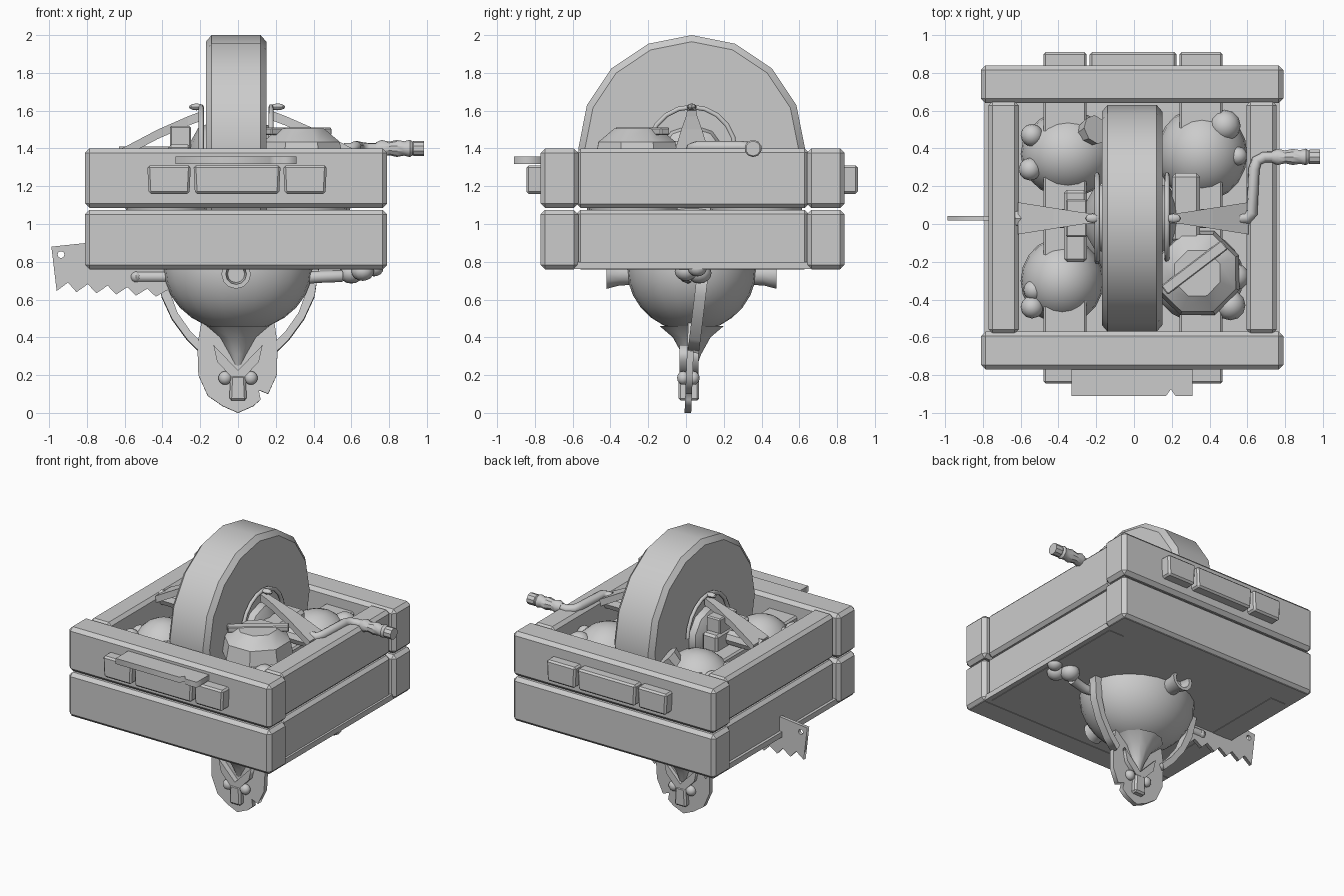
import bpy, bmesh, math
from mathutils import Vector, Matrix

if "Cube" in bpy.data.objects:
    bpy.data.objects.remove(bpy.data.objects["Cube"])


def finish(name, bm, smooth=False, bevel=0):
    bmesh.ops.recalc_face_normals(bm, faces=bm.faces)
    me = bpy.data.meshes.new(name)
    bm.to_mesh(me)
    bm.free()
    ob = bpy.data.objects.new(name, me)
    bpy.context.collection.objects.link(ob)
    if bevel:
        m = ob.modifiers.new("chamfer", 'BEVEL')
        m.width, m.segments = bevel, 1
    if smooth:
        bpy.ops.object.select_all(action='DESELECT')
        ob.select_set(True)
        bpy.context.view_layer.objects.active = ob
        bpy.ops.object.shade_smooth_by_angle(angle=math.radians(35))
    return ob


def box(name, x, y, z, bevel=0.0, taper=1.0):
    """Box from three (min, max) ranges; taper shrinks the bottom in x."""
    bm = bmesh.new()
    bmesh.ops.create_cube(bm, size=1)
    c = [(a + b) / 2 for a, b in (x, y, z)]
    s = [b - a for a, b in (x, y, z)]
    for v in bm.verts:
        k = taper if v.co.z < 0 else 1
        v.co = Vector((c[0] + v.co.x * s[0] * k, c[1] + v.co.y * s[1], c[2] + v.co.z * s[2]))
    return finish(name, bm, bevel=bevel)


def lathe(name, profile, loc, axis, segs=12, spin=0.0):
    """Revolve (radius, height) points about an axis direction."""
    bm = bmesh.new()
    rot = Vector((0, 0, 1)).rotation_difference(Vector(axis)).to_matrix()
    rings = []
    for r, h in profile:
        rings.append([bm.verts.new(rot @ Vector((r * math.cos(a), r * math.sin(a), h)) + Vector(loc))
                      for a in (spin + 2 * math.pi * i / segs for i in range(segs))])
    for a, b in zip(rings, rings[1:]):
        for i in range(segs):
            j = (i + 1) % segs
            bm.faces.new((a[i], a[j], b[j], b[i]))
    bm.faces.new(rings[0])
    bm.faces.new(rings[-1])
    return finish(name, bm, smooth=True)


def blob(name, loc, size, segs=16):
    bm = bmesh.new()
    mat = Matrix.Translation(loc) @ Matrix.Diagonal((*size, 1))
    bmesh.ops.create_uvsphere(bm, u_segments=segs, v_segments=segs // 2 + 2, radius=1, matrix=mat)
    return finish(name, bm, smooth=True)


def curve_mesh(name, loops, dims='3D', cyclic=False, depth=0.0, extrude=0.0, res=2):
    cu = bpy.data.curves.new(name, 'CURVE')
    cu.dimensions, cu.bevel_depth, cu.extrude = dims, depth, extrude
    cu.bevel_resolution, cu.use_fill_caps = res, True
    if dims == '2D':
        cu.fill_mode = 'BOTH'
    for pts in loops:
        sp = cu.splines.new('POLY')
        sp.points.add(len(pts) - 1)
        for p, c in zip(sp.points, pts):
            p.co = (*c, 1) if len(c) == 3 else (*c, 0, 1)
        sp.use_cyclic_u = cyclic
    ob = bpy.data.objects.new(name, cu)
    bpy.context.collection.objects.link(ob)
    bpy.ops.object.select_all(action='DESELECT')
    ob.select_set(True)
    bpy.context.view_layer.objects.active = ob
    bpy.ops.object.convert(target='MESH')
    return bpy.context.view_layer.objects.active


def plate(name, loops, thick, y, tilt=0.0):
    """Upright flat plate drawn in x-z, extruded along y."""
    ob = curve_mesh(name, loops, '2D', True, extrude=thick / 2)
    ob.rotation_euler = (math.pi / 2 + tilt, 0, 0)
    ob.location.y = y
    return ob


def tube(name, pts, r, res=2):
    return curve_mesh(name, [pts], depth=r, res=res)


# Crate: two rows of planks with a recessed backing, plus floor
for row, (z0, z1) in (("lower", (0.76, 1.075)), ("upper", (1.085, 1.40))):
    box(f"{row}_front_plank", (-0.81, 0.79), (-0.77, -0.57), (z0, z1), 0.024)
    box(f"{row}_back_plank", (-0.81, 0.79), (0.64, 0.84), (z0, z1), 0.024)
    box(f"{row}_left_plank", (-0.77, -0.61), (-0.58, 0.65), (z0, z1), 0.022)
    box(f"{row}_right_plank", (0.595, 0.755), (-0.58, 0.65), (z0, z1), 0.022)
box("crate_floor", (-0.79, 0.77), (-0.75, 0.82), (0.762, 0.80))

# Beams passing through the crate, with end blocks and a front tray
for side, x in (("left", (-0.48, -0.25)), ("right", (0.24, 0.47))):
    box(f"{side}_beam", x, (-0.845, 0.91), (1.16, 1.31), 0.012, 0.94)
for side, y in (("front", (-0.845, -0.74)), ("back", (0.81, 0.91))):
    box(f"{side}_handle_block", (-0.235, 0.225), y, (1.16, 1.31), 0.012, 0.97)
tray = curve_mesh("front_tray", [[(-0.33, -0.91), (0.17, -0.91), (0.195, -0.875), (0.22, -0.91),
                                  (0.31, -0.91), (0.31, -0.76), (-0.33, -0.76)]],
                  '2D', True, extrude=0.02)
tray.location.z = 1.337

# Grinding wheel, hubs and axle
lathe("grinding_wheel", [(0.565, -0.16), (0.6, -0.13), (0.6, 0.13), (0.565, 0.16)],
      (-0.01, 0.03, 1.4), (1, 0, 0), 16)
lathe("wheel_axle", [(0.05, -0.62), (0.05, 0.62)], (-0.01, 0.03, 1.36), (1, 0, 0), 8)
for s, side in ((-1, "left"), (1, "right")):
    # Curved bracket from the wheel down to the crate side
    bm = bmesh.new()
    arc = [(0.18, 1.60, 0.025), (0.26, 1.57, 0.03), (0.42, 1.50, 0.055), (0.61, 1.40, 0.085)]
    rows = [[bm.verts.new((s * x - 0.005, 0.03 + dy * w, z + dz)) for dy, dz in
             ((-1, 0), (1, 0), (1, -0.05), (-1, -0.05))] for x, z, w in arc]
    for a, b in zip(rows, rows[1:]):
        for i in range(4):
            bm.faces.new((a[i], a[(i + 1) % 4], b[(i + 1) % 4], b[i]))
    bm.faces.new(rows[0])
    bm.faces.new(rows[-1])
    finish(f"{side}_bracket", bm)
    blob(f"{side}_bracket_knob", (s * 0.215 - 0.005, 0.03, 1.62), (0.04, 0.025, 0.018), 8)
    # Hoop around the hub
    tube(f"{side}_hub_hoop", [(s * 0.185 - 0.01, 0.03 + 0.23 * math.cos(a), 1.39 + 0.23 * math.sin(a))
                             for a in (math.pi * i / 10 for i in range(11))], 0.014, 1)
    lathe(f"{side}_hub", [(0.19, 0), (0.17, 0.05), (0.08, 0.10)],
          (s * 0.15 - 0.01, 0.03, 1.34), (s, 0, 0), 10)
box("left_bearing_block", (-0.37, -0.25), (-0.2, 0.18), (1.2, 1.42), 0.015)
box("left_bearing_cap", (-0.36, -0.25), (-0.07, 0.13), (1.4, 1.52), 0.008)
box("right_bearing_block", (0.2, 0.35), (-0.1, 0.27), (1.2, 1.44), 0.02)

# Crank
tube("crank_arm", [(0.56, 0.03, 1.40), (0.60, 0.03, 1.40), (0.625, 0.06, 1.41), (0.635, 0.29, 1.41),
                   (0.65, 0.335, 1.405), (0.69, 0.355, 1.40), (0.78, 0.355, 1.40)], 0.03)
lathe("crank_grip", [(0.032, 0), (0.045, 0.03), (0.036, 0.07), (0.045, 0.11), (0.038, 0.15),
                     (0.046, 0.18), (0.036, 0.195), (0.04, 0.2), (0.04, 0.255)],
      (0.73, 0.355, 1.40), (1, 0, 0), 10)

# Round sacks packed in the corners with small bulbs at their sides
for i, (x, y, rx, ry) in enumerate(((-0.35, 0.37, 0.25, 0.23), (0.36, 0.37, 0.24, 0.25),
                                    (-0.38, -0.3, 0.22, 0.23), (0.34, -0.28, 0.24, 0.24))):
    blob(f"sack_{i}", (x, y, 1.13), (rx, ry, 0.26), 20)
for i, (x, y, r) in enumerate(((-0.54, 0.47, 0.06), (-0.55, 0.29, 0.06), (-0.53, -0.35, 0.055),
                               (-0.54, -0.44, 0.06), (0.48, 0.52, 0.085), (0.55, 0.36, 0.05),
                               (0.51, -0.43, 0.08), (0.54, -0.28, 0.07))):
    blob(f"bulb_{i}", (x, y, 1.27), (r, r, r), 12)
lathe("back_sack_neck", [(0.06, -0.1), (0.08, 0)], (-0.2, 0.5, 1.36), (0.4, 0.2, 0.5), 8)

# Front right bundle with sloped top and a diagonal bar
lathe("front_bundle", [(0.24, 0), (0.22, 0.1), (0.13, 0.17)], (0.335, -0.26, 1.335), (0, 0, 1), 8, 0.4)
bar = box("diagonal_bar", (-0.2, 0.2), (-0.03, 0.03), (-0.02, 0.02), 0.006)
bar.location, bar.rotation_euler = (0.32, -0.23, 1.49), (0, 0, 0.65)

# Saw sticking out of the left side, with a hanging hole
teeth = []
for i in range(9):
    x = -0.96 + i * 0.105
    teeth += [(x, 0.645 - 0.006 * i), (x + 0.06, 0.69 - 0.008 * i)]
hole = [(-0.937 + 0.018 * math.cos(a), 0.838 + 0.018 * math.sin(a))
        for a in (2 * math.pi * i / 10 for i in range(10))]
plate("saw_blade", [teeth + [(-0.06, 0.94), (-0.8, 0.9), (-0.988, 0.88)], hole], 0.024, 0.03)

# Pot hanging under the crate with a tapered lower neck
blob("pot_body", (0, 0.03, 0.77), (0.395, 0.345, 0.34), 24)
lathe("pot_neck", [(0.17, 0.46), (0.10, 0.40), (0.05, 0.31), (0.025, 0.24)], (0, 0.03, 0), (0, 0, 1), 12)
for s, side in ((-1, "front"), (1, "back")):
    lathe(f"{side}_spout", [(0.055, 0.2), (0.06, 0.38), (0.078, 0.45), (0.055, 0.45), (0.045, 0.38)],
          (-0.01, 0.03, 0.735), (0, s, 0), 12)

# Side arms with bulbs
tube("left_arm", [(-0.30, 0.03, 0.72), (-0.54, 0.03, 0.72)], 0.03)
blob("left_arm_tip", (-0.54, 0.03, 0.72), (0.03, 0.035, 0.03), 10)
tube("right_arm", [(0.30, 0.03, 0.71), (0.42, 0.0, 0.72), (0.55, 0.03, 0.725)], 0.032)
for i, (x, y, z, r) in enumerate(((0.60, 0.07, 0.74, 0.065), (0.66, 0.0, 0.75, 0.06),
                                  (0.72, 0.06, 0.765, 0.05))):
    blob(f"right_arm_bulb_{i}", (x, y, z), (r, r, r * 0.85), 12)

# Crescent straps and the shield-shaped plate at the bottom
for s, side in ((-1, "left"), (1, "right")):
    plate(f"{side}_strap", [[(s * x, z) for x, z in
                             ((0.43, 0.78), (0.405, 0.62), (0.35, 0.50), (0.27, 0.39), (0.20, 0.32),
                              (0.18, 0.36), (0.25, 0.43), (0.32, 0.53), (0.36, 0.64), (0.38, 0.78))]],
          0.06, 0.0, -0.12)
plate("face_plate", [[(-0.19, 0.50), (-0.215, 0.36), (-0.21, 0.2), (-0.16, 0.09), (-0.08, 0.035), (0, 0.0),
                      (0.08, 0.035), (0.12, 0.07), (0.11, 0.12), (0.16, 0.10), (0.205, 0.2),
                      (0.21, 0.36), (0.19, 0.50)]], 0.035, 0.01, -0.04)
plate("brow", [[(-0.13, 0.36), (0, 0.225), (0.13, 0.36), (0.11, 0.27), (0, 0.155), (-0.11, 0.27)]],
      0.10, 0.015)
for s in (-1, 1):
    for y in (-0.015, 0.04):
        blob("eye", (s * 0.068, y, 0.185), (0.036, 0.032, 0.036), 12)
box("nose", (-0.04, 0.04), (-0.04, 0.07), (0.065, 0.2), 0.012, 1.15)
